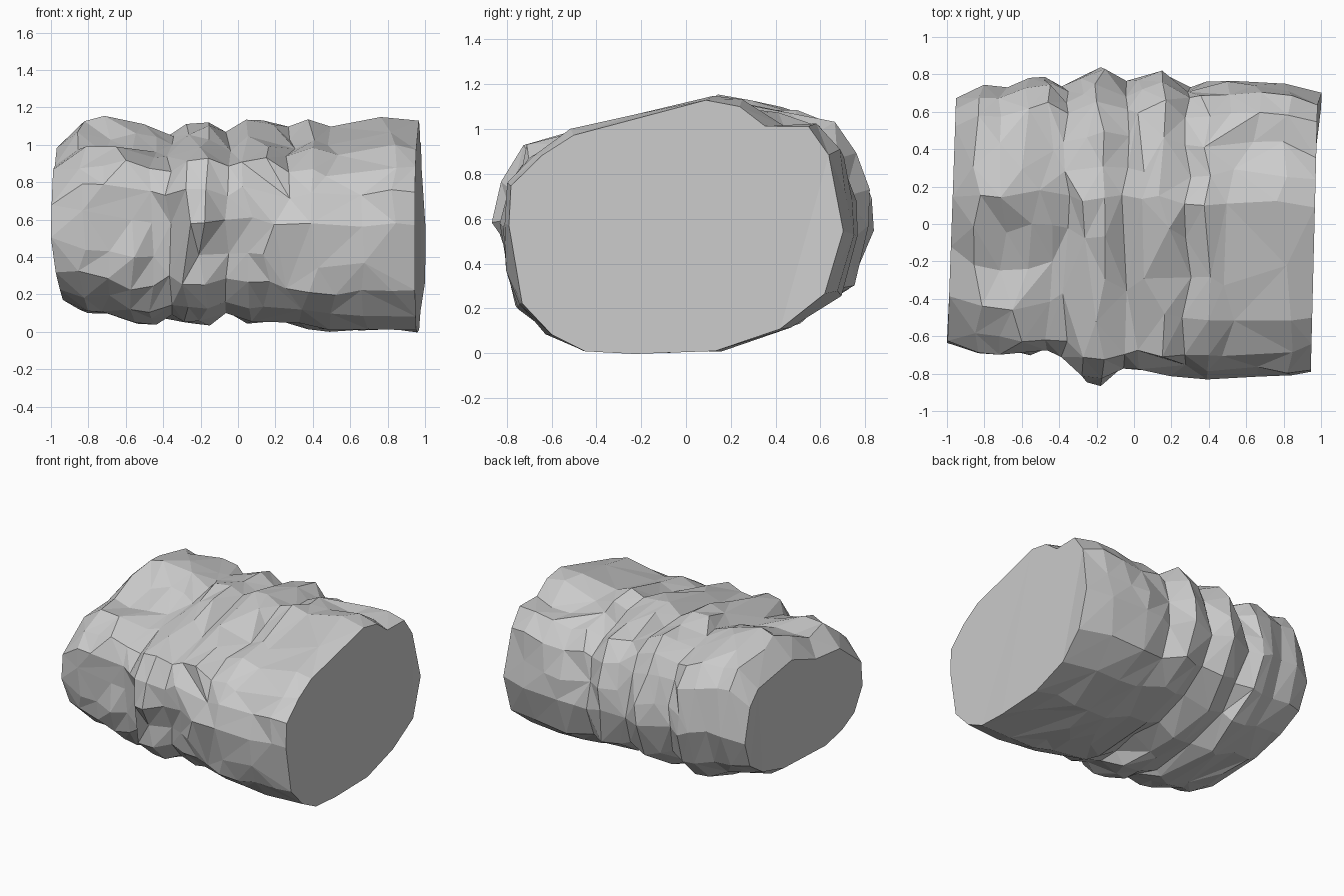
import bpy, bmesh, random
from mathutils import Vector

random.seed(11)

# Typical cross-section (y, z), walking from the front over the top to the back and under
section = [(-.82, .58), (-.81, .76), (-.72, .92), (-.5, .99), (-.28, 1.05), (-.05, 1.1),
           (.16, 1.15), (.32, 1.12), (.5, 1.09), (.66, 1.03), (.76, .9), (.81, .7),
           (.83, .53), (.74, .27), (.52, .11), (.2, .01), (-.05, 0), (-.3, 0),
           (-.44, .01), (-.6, .08), (-.74, .21), (-.79, .37)]

# Ridges and grooves along the length: x, y min, y max, z min, z max
stations = [(-.97, -.64, .67, .17, .98), (-.83, -.70, .73, .12, 1.14),
            (-.70, -.71, .73, .11, 1.14), (-.57, -.71, .77, .04, 1.14),
            (-.46, -.69, .79, .05, 1.09), (-.37, -.70, .72, .09, 1.06),
            (-.28, -.81, .78, .06, 1.11), (-.18, -.83, .83, .05, 1.13),
            (-.05, -.77, .76, .11, 1.06), (.05, -.79, .77, .06, 1.13),
            (.16, -.80, .83, .06, 1.14), (.28, -.81, .74, .04, 1.08),
            (.38, -.83, .75, .02, 1.13), (.50, -.83, .77, .01, 1.10),
            (.66, -.83, .77, .01, 1.13), (.82, -.81, .74, .01, 1.15),
            (.965, -.79, .70, .0, 1.13)]

# Local dents and lumps: centre, radius, push
dents = [((-1.0, -.57, .82), .15, (0, .03, -.09)),
         ((-.83, -.62, .92), .15, (0, .03, -.07)),
         ((-.84, -.17, 1.05), .26, (0, 0, -.08)),
         ((-.62, -.17, 1.05), .26, (0, 0, -.08)),
         ((-.70, -.72, .55), .18, (0, .06, 0)),
         ((-.40, -.75, .55), .14, (0, .06, 0)),
         ((-.2, -.83, .65), .15, (0, -.03, 0)),
         ((-.14, -.8, .38), .16, (0, .06, 0)),
         ((.25, -.82, .74), .17, (0, .06, 0)),
         ((.62, -.82, .74), .22, (0, .05, 0)),
         ((.45, -.72, .93), .22, (0, .03, -.05)),
         ((.75, -.70, .93), .22, (0, .03, -.06)),
         ((.96, -.70, .93), .13, (0, .06, -.02)),
         ((.96, .42, 1.08), .12, (0, -.05, -.06)),
         ((.80, .43, 1.08), .14, (0, 0, -.08)),
         ((.66, .43, 1.08), .13, (0, 0, -.07)),
         ((.25, -.3, 1.03), .22, (0, 0, -.03))]


def place(i, y, z):
    """Fit a section point to station i, roughen it and apply the dents."""
    x, y0, y1, z0, z1 = stations[i]
    p = Vector((x, y0 + (y + .82) / 1.65 * (y1 - y0), z0 + z / 1.15 * (z1 - z0)))
    first, last = i == 0, i == len(stations) - 1
    if not (first or last):
        rough = .02 if x < .3 else .013
        p += Vector((random.uniform(-.03, .03), random.uniform(-rough, rough),
                     random.uniform(-rough, rough)))
    for centre, radius, push in dents:
        d = (p - Vector(centre)).length / radius
        if d < 1:
            p += Vector(push) * (1 - d * d)
    if first:      # broken end, undercut at the bottom
        p.x = -.975 + .035 * p.y + .2 * max(0, .42 - p.z)
    if last:       # slightly slanted cut end
        p.x = .965 + .025 * p.y
        if p.y > .5 and p.z < .8:
            p.x = 1.0
    p.z = max(p.z, 0)
    return p


# Rock log: rings joined by rough triangles, closed with flat ends
bm = bmesh.new()
rings = [[bm.verts.new(place(i, y, z)) for y, z in section] for i in range(len(stations))]
n = len(section)
for a, b in zip(rings, rings[1:]):
    for j in range(n):
        k = (j + 1) % n
        if random.random() < .5:
            bm.faces.new((a[j], b[j], b[k]))
            bm.faces.new((a[j], b[k], a[k]))
        else:
            bm.faces.new((a[j], b[j], a[k]))
            bm.faces.new((b[j], b[k], a[k]))
caps = [bm.faces.new(rings[0]), bm.faces.new(rings[-1])]
bmesh.ops.triangulate(bm, faces=caps, ngon_method='BEAUTY')
bmesh.ops.recalc_face_normals(bm, faces=bm.faces)

mesh = bpy.data.meshes.new("rock_log")
bm.to_mesh(mesh)
bm.free()
rock = bpy.data.objects.new("rock_log", mesh)
bpy.context.collection.objects.link(rock)

# Merge the smallest facets into broader chiselled planes
simplify = rock.modifiers.new("broad_facets", 'DECIMATE')
simplify.ratio = .78
